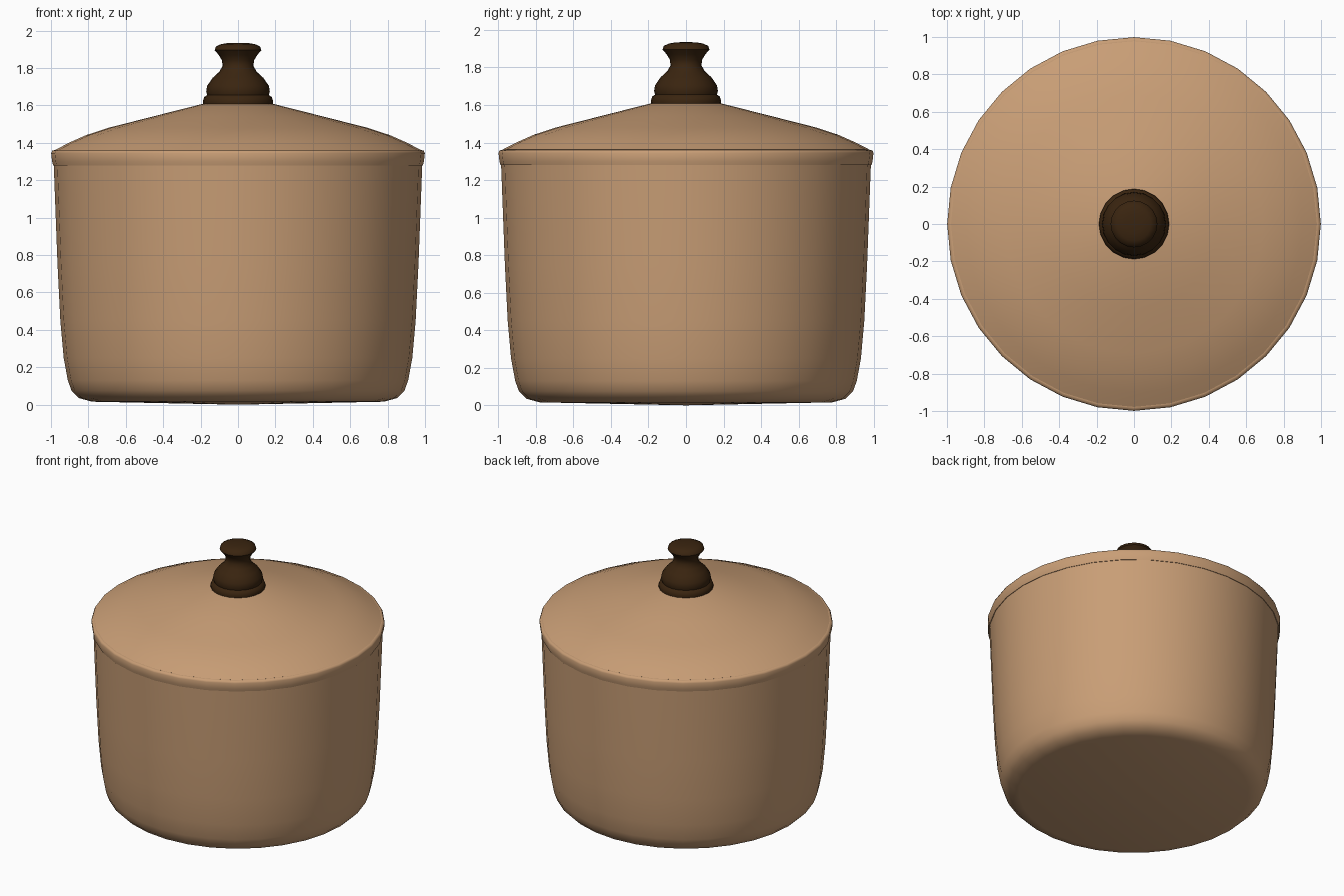
import bpy
import bmesh
import math

cube = bpy.data.objects.get("Cube")
if cube:
    bpy.data.objects.remove(cube, do_unlink=True)


def make_material(name, colour, roughness):
    mat = bpy.data.materials.new(name)
    mat.use_nodes = True
    mat.diffuse_color = colour
    bsdf = mat.node_tree.nodes["Principled BSDF"]
    bsdf.inputs["Base Color"].default_value = colour
    bsdf.inputs["Roughness"].default_value = roughness
    return mat


def lathe(name, profile, sides, mat, sharp_angle):
    """Spin a (radius, height) profile around z into a smooth solid."""
    bm = bmesh.new()
    verts = [bm.verts.new((r, 0, z)) for r, z in profile]
    edges = [bm.edges.new(pair) for pair in zip(verts, verts[1:])]
    bmesh.ops.spin(bm, geom=verts + edges, cent=(0, 0, 0), axis=(0, 0, 1),
                   angle=math.tau, steps=sides, use_merge=True)
    bmesh.ops.remove_doubles(bm, verts=bm.verts, dist=0.0005)
    bmesh.ops.recalc_face_normals(bm, faces=bm.faces)
    mesh = bpy.data.meshes.new(name)
    bm.to_mesh(mesh)
    bm.free()
    mesh.materials.append(mat)
    obj = bpy.data.objects.new(name, mesh)
    bpy.context.collection.objects.link(obj)
    bpy.ops.object.select_all(action="DESELECT")
    obj.select_set(True)
    bpy.context.view_layer.objects.active = obj
    bpy.ops.object.shade_smooth_by_angle(angle=math.radians(sharp_angle))
    return obj


clay = make_material("tan clay", (0.58, 0.34, 0.18, 1), 0.7)
wood = make_material("dark wood", (0.042, 0.018, 0.005, 1), 0.6)

# Hollow pot: rounded base, gently flaring wall, inner wall and floor
lathe("pot_body", [
    (0, 0), (0.78, 0.016), (0.85, 0.035), (0.89, 0.075), (0.91, 0.13),
    (0.932, 0.25), (0.95, 0.45), (0.965, 0.75), (0.985, 1.28),
    (0.987, 1.33), (0.93, 1.33), (0.91, 0.75), (0.87, 0.2),
    (0.78, 0.09), (0, 0.08)], 32, clay, 50)

# Band around the mouth of the pot
lathe("pot_rim", [
    (0.94, 1.28), (0.989, 1.28), (0.994, 1.30), (0.999, 1.345),
    (0.993, 1.358), (0.975, 1.362), (0.94, 1.35), (0.94, 1.28)],
    32, clay, 60)

# Shallow domed lid
lathe("lid", [
    (0, 1.33), (0.93, 1.33), (0.978, 1.362), (0.90, 1.402), (0.81, 1.442),
    (0.69, 1.481), (0.45, 1.542), (0.19, 1.608), (0, 1.615)],
    32, clay, 40)

# Turned knob: foot ring, bulb, waist and flared cap
lathe("lid_knob", [
    (0, 1.59), (0.185, 1.603), (0.188, 1.622), (0.18, 1.645), (0.165, 1.655),
    (0.17, 1.675), (0.165, 1.705), (0.135, 1.748), (0.10, 1.78),
    (0.083, 1.81), (0.085, 1.84), (0.103, 1.87), (0.125, 1.895),
    (0.118, 1.915), (0.09, 1.928), (0.05, 1.934), (0, 1.935)],
    20, wood, 50)
